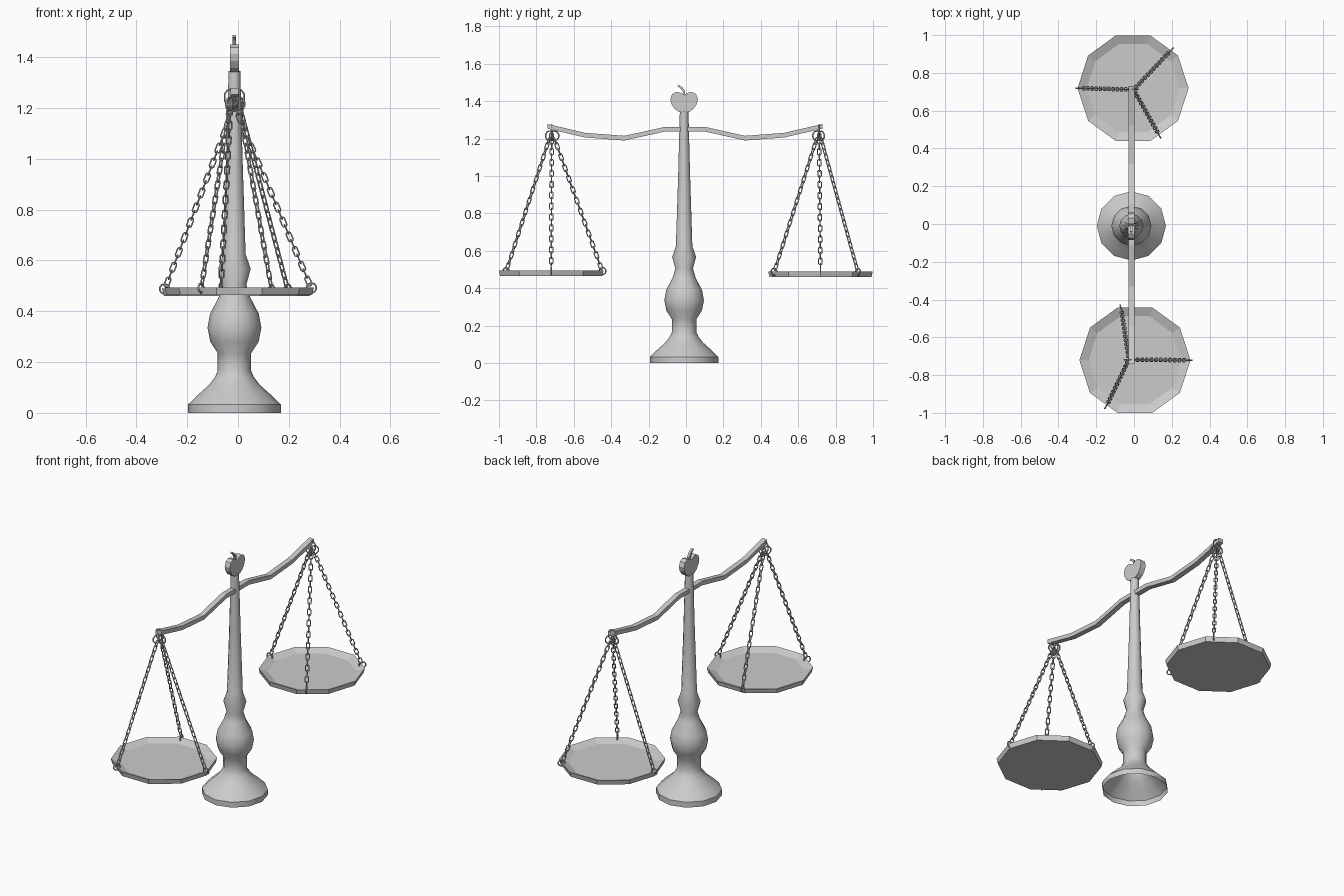
import bpy, bmesh
from math import cos, sin, pi, radians
from mathutils import Vector, Matrix

if "Cube" in bpy.data.objects:
    bpy.data.objects.remove(bpy.data.objects["Cube"])

CX, CY = -0.014, -0.01   # axis of the column


def finish(name, bm, smooth=None):
    bmesh.ops.recalc_face_normals(bm, faces=bm.faces)
    me = bpy.data.meshes.new(name)
    bm.to_mesh(me)
    bm.free()
    ob = bpy.data.objects.new(name, me)
    bpy.context.collection.objects.link(ob)
    if smooth:
        bpy.ops.object.select_all(action='DESELECT')
        ob.select_set(True)
        bpy.context.view_layer.objects.active = ob
        bpy.ops.object.shade_smooth_by_angle(angle=radians(smooth))
    return ob


def lathe(name, profile, sides, centre, cap_start, cap_end, smooth=None):
    bm = bmesh.new()
    rings = [[bm.verts.new((centre[0] + r * cos(2 * pi * i / sides),
                            centre[1] + r * sin(2 * pi * i / sides), z))
              for i in range(sides)] for r, z in profile]
    for a, b in zip(rings, rings[1:]):
        for i in range(sides):
            j = (i + 1) % sides
            bm.faces.new((a[i], a[j], b[j], b[i]))
    if cap_start:
        bm.faces.new(rings[0])
    if cap_end:
        bm.faces.new(rings[-1])
    return finish(name, bm, smooth)


def extrude_x(name, outline, x, width):
    # closed (y, z) outline given thickness along x
    bm = bmesh.new()
    face = bm.faces.new([bm.verts.new((x - width / 2, y, z)) for y, z in outline])
    res = bmesh.ops.extrude_face_region(bm, geom=[face])
    moved = [v for v in res['geom'] if isinstance(v, bmesh.types.BMVert)]
    bmesh.ops.translate(bm, verts=moved, vec=(width, 0, 0))
    return finish(name, bm)


def add_link(bm, matrix, radius, straight, wire, segs=10, tube=5):
    # oval ring in the local XZ plane, long along Z
    rings = []
    for i in range(segs):
        a = 2 * pi * (i + 0.5) / segs
        d = Vector((cos(a), 0, sin(a)))
        c = d * radius + Vector((0, 0, straight / 2 if sin(a) > 0 else -straight / 2))
        rings.append([bm.verts.new(matrix @ (c + d * wire * cos(2 * pi * k / tube)
                                             + Vector((0, wire * sin(2 * pi * k / tube), 0))))
                      for k in range(tube)])
    for i in range(segs):
        a, b = rings[i], rings[(i + 1) % segs]
        for k in range(tube):
            m = (k + 1) % tube
            bm.faces.new((a[k], a[m], b[m], b[k]))


# turned column, hollow underneath
lathe("column", [(0.183, 0), (0.183, 0.033), (0.145, 0.07), (0.10, 0.11), (0.076, 0.142),
                 (0.066, 0.165), (0.066, 0.235), (0.095, 0.28), (0.106, 0.335), (0.096, 0.39),
                 (0.062, 0.455), (0.047, 0.505), (0.064, 0.567), (0.044, 0.625),
                 (0.032, 1.0), (0.023, 1.345)],
      12, (CX, CY), False, True, 40)

# wavy beam
top = [(-0.74, 1.278), (-0.54, 1.231), (-0.33, 1.215), (-0.115, 1.262),
       (0.105, 1.262), (0.315, 1.215), (0.525, 1.231), (0.73, 1.278)]
bottom = [(y, z - 0.025) for y, z in reversed(top)]
extrude_x("beam", top + bottom, CX, 0.032)

# apple shaped finial and its curved stem
half = [(0.015, 1.444), (0.042, 1.45), (0.064, 1.438), (0.074, 1.412), (0.068, 1.385),
        (0.05, 1.358), (0.025, 1.341), (0.012, 1.342)]
apple = ([(CY, 1.432)] + [(CY + y, z) for y, z in half] + [(CY, 1.347)]
         + [(CY - y, z) for y, z in reversed(half)])
extrude_x("apple_finial", apple, CX, 0.034)
extrude_x("apple_stem", [(-0.015, 1.43), (-0.003, 1.43), (-0.006, 1.455), (-0.018, 1.474),
                         (-0.04, 1.488), (-0.046, 1.48), (-0.027, 1.466), (-0.017, 1.45)],
          CX, 0.014)

# pans, hook rings and chains on both sides
LINKS = 24
for side, name, angles in ((1, "back", (180, 45, -61)), (-1, "front", (0, 105, 238))):
    centre = Vector((-0.005 * side, 0.72 * side - 0.001, 0))
    drop = 0.002 * side
    lathe(name + "_pan", [(0.287, 0.463 - drop), (0.294, 0.492 - drop), (0.245, 0.473 - drop)],
          10, centre, True, True)

    hook = Vector((CX + 0.012 * side, 0.715 * side - 0.003, 1.225))
    bm = bmesh.new()
    add_link(bm, Matrix.Translation(hook + Vector((0, 0, 0.016))), 0.027, 0.012, 0.004)
    for deg in angles:
        a = radians(deg)
        out = Vector((cos(a), sin(a), 0))
        spin = Matrix.Rotation(a, 4, 'Z')
        start = hook + out * 0.014 + Vector((0, 0, -0.01))
        rim = centre + out * 0.284 + Vector((0, 0, 0.49 - drop))
        add_link(bm, Matrix.Translation(start) @ spin, 0.026, 0, 0.004)
        add_link(bm, Matrix.Translation(rim) @ spin, 0.019, 0, 0.004)
        end = rim + Vector((0, 0, 0.012)) - out * 0.006
        start = start - Vector((0, 0, 0.012))
        line = end - start
        aim = line.to_track_quat('Z', 'Y').to_matrix().to_4x4()
        pitch = line.length / LINKS
        for n in range(LINKS):
            pos = start + line * ((n + 0.5) / LINKS)
            turn = Matrix.Rotation(pi / 2 * (n % 2), 4, 'Z')
            add_link(bm, Matrix.Translation(pos) @ aim @ turn, 0.0095, pitch - 0.011, 0.0032)
    finish(name + "_chains", bm)
